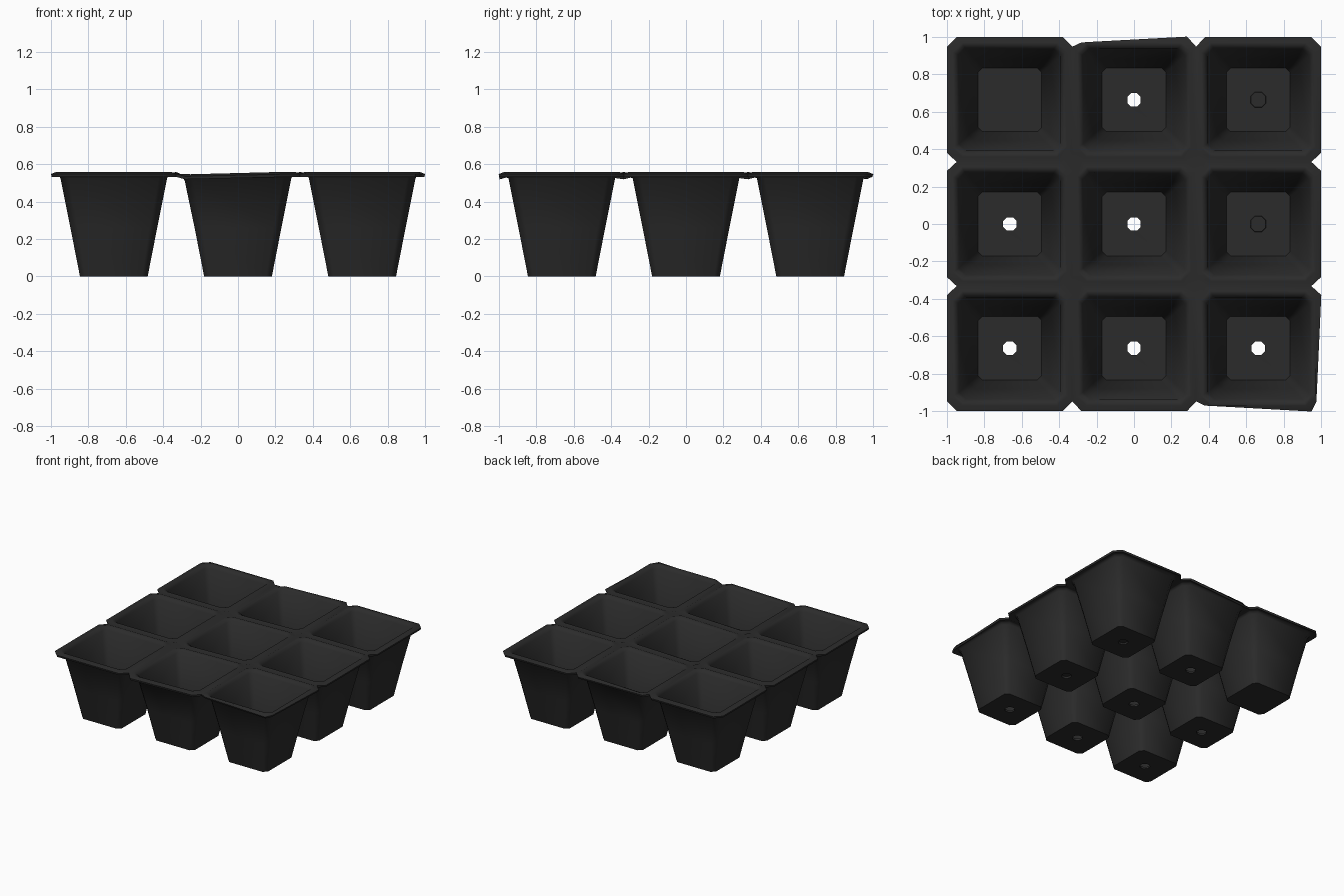
import bpy, bmesh, math

if "Cube" in bpy.data.objects:
    bpy.data.objects.remove(bpy.data.objects["Cube"])

PITCH = 0.664
HALF = PITCH / 2


def octagon(h, c):
    """Chamfered square, counter-clockwise."""
    k = h - c
    return [(h, -k), (h, k), (k, h), (-k, h), (-h, k), (-h, -k), (-k, -h), (k, -h)]


plastic = bpy.data.materials.new("black plastic")
plastic.diffuse_color = (0.024, 0.024, 0.024, 1)
plastic.use_nodes = True
plastic.node_tree.nodes["Principled BSDF"].inputs["Base Color"].default_value = plastic.diffuse_color

bm = bmesh.new()
# half width, corner chamfer, height: rim edge, lip, mouth, wall, foot
PROFILE = [(HALF, 0.05, 0.532), (HALF - 0.028, 0.05, 0.543), (0.296, 0.045, 0.541),
           (0.285, 0.045, 0.525), (0.232, 0.04, 0.26), (0.181, 0.03, 0.0)]

for ix in (-1, 0, 1):
    for iy in (-1, 0, 1):
        cx, cy = ix * PITCH, iy * PITCH

        def ring(h, c, z):
            return [bm.verts.new((cx + x, cy + y, z)) for x, y in octagon(h, c)]

        # drain: missing in the back left pot, only dented in two right pots
        solid = (ix, iy) == (-1, 1)
        dented = (ix, iy) in ((1, 0), (1, 1))
        rows = list(PROFILE)
        if not solid:
            rows.append((0.036, 0.02, 0.0))
        if dented:
            rows.append((0.030, 0.015, 0.012))
        rings = [ring(*r) for r in rows]
        for a, b in zip(rings, rings[1:]):
            for i in range(8):
                j = (i + 1) % 8
                bm.faces.new((a[i], a[j], b[j], b[i]))
        if solid or dented:
            bm.faces.new(rings[-1])

# weld neighbouring pots and close the diamonds where four pots meet
bmesh.ops.remove_doubles(bm, verts=bm.verts[:], dist=0.0005)
for jx in (-HALF, HALF):
    for jy in (-HALF, HALF):
        vs = [v for v in bm.verts if v.co.z > 0.53
              and abs(v.co.x - jx) + abs(v.co.y - jy) < 0.052]
        vs.sort(key=lambda v: math.atan2(v.co.y - jy, v.co.x - jx))
        f = bm.faces.new(vs)
        mid = bmesh.ops.poke(bm, faces=[f])["verts"][0]
        mid.co.z = 0.542

# worn rim: sagging middle column and slanted edges
for v in bm.verts:
    x, y, z = v.co
    if z > 0.5 and abs(x + 0.285) < 0.04:
        v.co.z -= 0.013
    if y > 0.98 and abs(x + 0.282) < 0.01:
        v.co.y = 0.965
    if y < -0.98 and abs(x - 0.382) < 0.01:
        v.co.y = -0.965
    if x > 0.98 and abs(y + 0.946) < 0.01:
        v.co.x = 0.97

mesh = bpy.data.meshes.new("seedling_tray")
bm.to_mesh(mesh)
bm.free()
mesh.materials.append(plastic)
tray = bpy.data.objects.new("seedling_tray", mesh)
bpy.context.collection.objects.link(tray)

# wall thickness grows into the pots and up from the rim
sol = tray.modifiers.new("thickness", 'SOLIDIFY')
sol.thickness = 0.016
sol.offset = 1
bpy.context.view_layer.objects.active = tray
tray.select_set(True)
bpy.ops.object.modifier_apply(modifier=sol.name)
bpy.ops.object.shade_smooth_by_angle(angle=math.radians(50))
